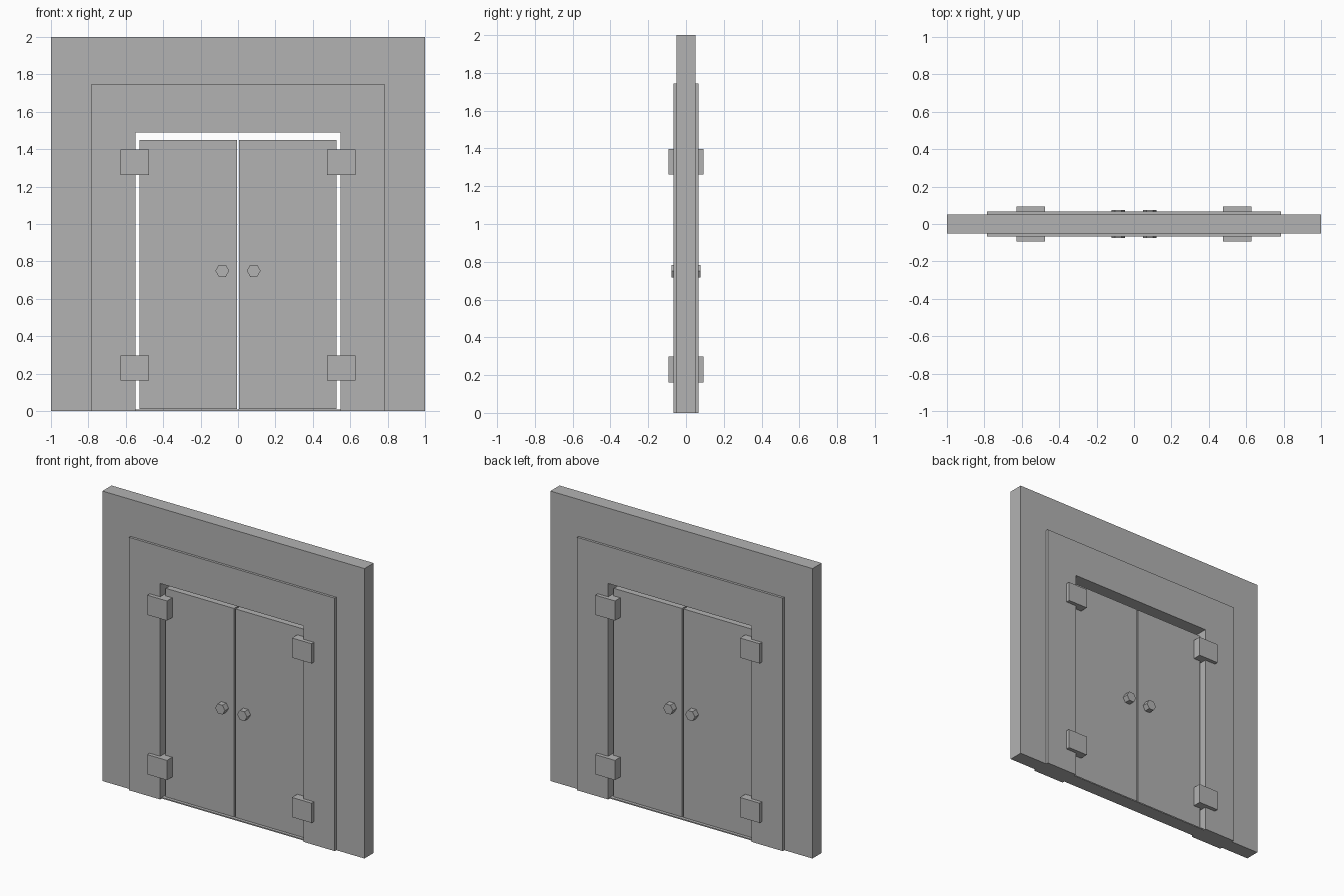
import bpy
import bmesh
import math
from mathutils import Matrix

cube = bpy.data.objects.get("Cube")
if cube:
    bpy.data.objects.remove(cube, do_unlink=True)

# One plain grey for everything
grey = bpy.data.materials.new("plain grey")
grey.use_nodes = True
colour = (0.45, 0.45, 0.45, 1)
grey.diffuse_color = colour
grey.node_tree.nodes["Principled BSDF"].inputs["Base Color"].default_value = colour


def finish(name, bm):
    bmesh.ops.recalc_face_normals(bm, faces=bm.faces)
    mesh = bpy.data.meshes.new(name)
    bm.to_mesh(mesh)
    bm.free()
    mesh.materials.append(grey)
    obj = bpy.data.objects.new(name, mesh)
    bpy.context.collection.objects.link(obj)
    return obj


def box(name, x0, x1, y0, y1, z0, z1):
    bm = bmesh.new()
    bmesh.ops.create_cube(bm, size=1)
    for v in bm.verts:
        v.co.x = x1 if v.co.x > 0 else x0
        v.co.y = y1 if v.co.y > 0 else y0
        v.co.z = z1 if v.co.z > 0 else z0
    return finish(name, bm)


def arch(name, outer, top, inner, inner_top, y0, y1):
    """Square arch: an upside-down U profile extruded along y."""
    profile = [(-outer, 0), (-outer, top), (outer, top), (outer, 0),
               (inner, 0), (inner, inner_top), (-inner, inner_top), (-inner, 0)]
    bm = bmesh.new()
    face = bm.faces.new([bm.verts.new((x, y0, z)) for x, z in profile])
    result = bmesh.ops.extrude_face_region(bm, geom=[face])
    for v in result["geom"]:
        if isinstance(v, bmesh.types.BMVert):
            v.co.y = y1
    return finish(name, bm)


def knob(name, x, z, y0, y1, radius):
    bm = bmesh.new()
    place = (Matrix.Translation((x, (y0 + y1) / 2, z))
             @ Matrix.Rotation(math.pi / 2, 4, "X")
             @ Matrix.Rotation(math.pi / 6, 4, "Z"))
    bmesh.ops.create_cone(bm, cap_ends=True, segments=6, radius1=radius,
                          radius2=radius, depth=y1 - y0, matrix=place)
    return finish(name, bm)


OPEN_X, OPEN_Z = 0.547, 1.49
WALL_Y, TRIM_Y, DOOR_Y = 0.05, 0.067, 0.035

# Wall with doorway, and the thin sill under the doors
arch("wall", 1, 2, OPEN_X, OPEN_Z, -WALL_Y, WALL_Y)
box("sill", -OPEN_X, OPEN_X, -WALL_Y, WALL_Y, 0, 0.008)

# Raised casing on both faces of the wall
for face, y0, y1 in (("front", -TRIM_Y, -WALL_Y), ("back", WALL_Y, TRIM_Y)):
    arch(face + "_casing", 0.785, 1.745, OPEN_X, OPEN_Z, y0, y1)

# Double doors with through hinges and hexagonal knobs
for side, s in (("left", 1), ("right", -1)):
    xs = sorted((0.006 * s, 0.527 * s))
    box(side + "_door", *xs, -DOOR_Y, DOOR_Y, 0.012, 1.45)
    xs = sorted((0.477 * s, 0.627 * s))
    for level, z in (("lower", 0.23), ("upper", 1.33)):
        box(f"{side}_{level}_hinge", *xs, -0.093, 0.093, z - 0.068, z + 0.068)
    for face, y0, y1 in (("front", -0.076, -DOOR_Y), ("back", DOOR_Y, 0.076)):
        knob(f"{side}_{face}_knob", 0.084 * s, 0.75, y0, y1, 0.037)
